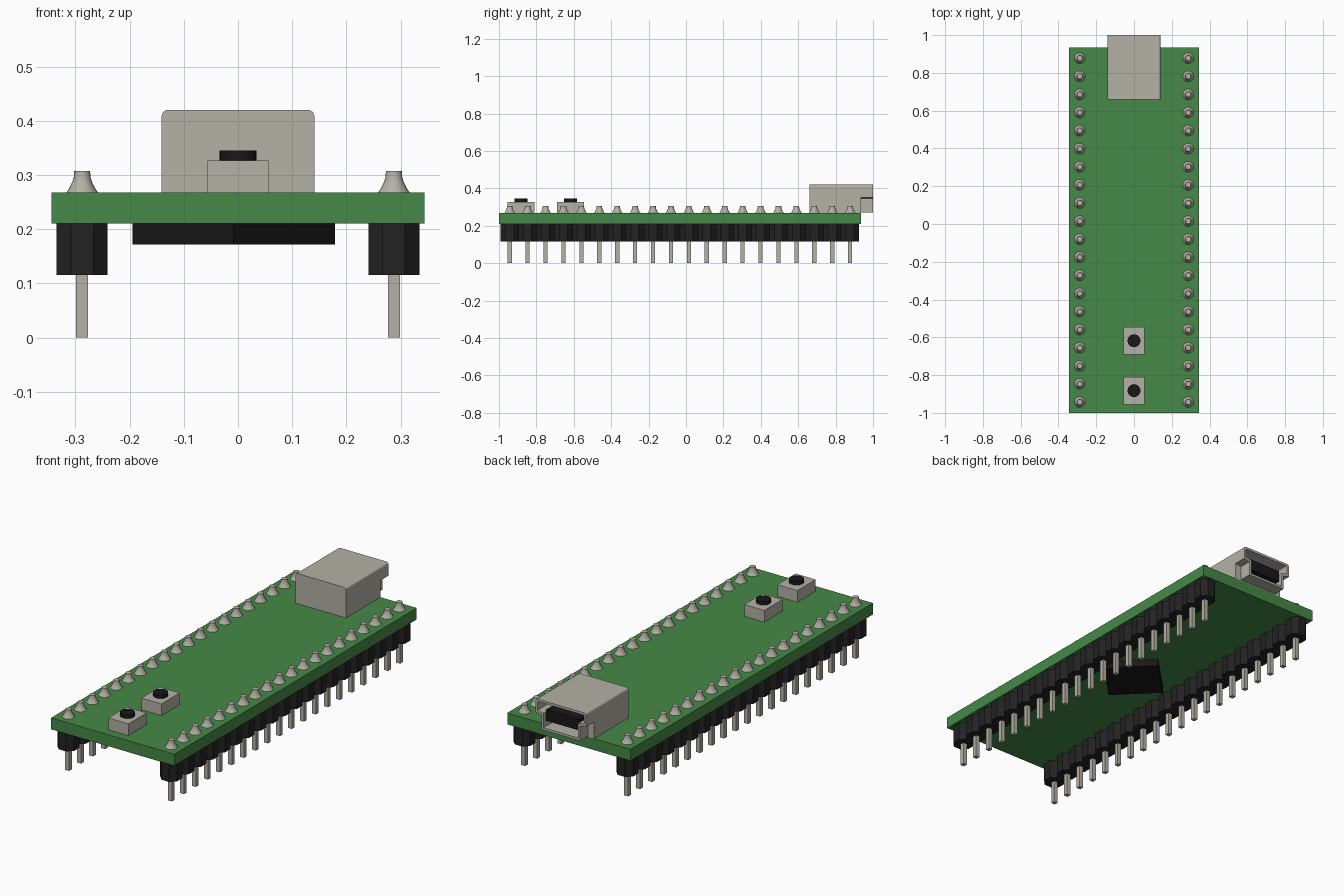
import bpy, bmesh, math
from mathutils import Matrix, Vector

cube = bpy.data.objects.get("Cube")
if cube:
    bpy.data.objects.remove(cube, do_unlink=True)


def material(name, r, g, b):
    m = bpy.data.materials.new(name)
    m.diffuse_color = (r, g, b, 1)
    m.use_nodes = True
    m.node_tree.nodes["Principled BSDF"].inputs["Base Color"].default_value = (r, g, b, 1)
    return m


GREEN = material("board green", 0.06, 0.25, 0.063)
METAL = material("tin metal", 0.46, 0.44, 0.38)
PLASTIC = material("header black", 0.016, 0.016, 0.016)
BLACK = material("chip black", 0.009, 0.009, 0.009)


def finish(name, bm, mat, smooth=False):
    bmesh.ops.recalc_face_normals(bm, faces=bm.faces)
    me = bpy.data.meshes.new(name)
    bm.to_mesh(me)
    bm.free()
    me.materials.append(mat)
    ob = bpy.data.objects.new(name, me)
    bpy.context.collection.objects.link(ob)
    if smooth:
        bpy.ops.object.select_all(action="DESELECT")
        ob.select_set(True)
        bpy.context.view_layer.objects.active = ob
        bpy.ops.object.shade_smooth_by_angle(angle=math.radians(40))
    return ob


def add_box(bm, lo, hi, turn=0):
    lo, hi = Vector(lo), Vector(hi)
    mat = (Matrix.Translation((lo + hi) / 2) @ Matrix.Rotation(turn, 4, "Z")
           @ Matrix.Diagonal((*(hi - lo), 1)))
    bmesh.ops.create_cube(bm, size=1, matrix=mat)


def box(name, lo, hi, mat, turn=0):
    bm = bmesh.new()
    add_box(bm, lo, hi, turn)
    return finish(name, bm, mat)


def add_loft(bm, loops):
    """Bridge equal-length point loops in order and cap both ends."""
    rings = [[bm.verts.new(p) for p in loop] for loop in loops]
    n = len(rings[0])
    for a, b in zip(rings, rings[1:]):
        for i in range(n):
            j = (i + 1) % n
            bm.faces.new((a[i], a[j], b[j], b[i]))
    bm.faces.new(rings[0][::-1])
    bm.faces.new(rings[-1])


def circle(x, y, z, r, n=16):
    return [(x + r * math.cos(2 * math.pi * i / n),
             y + r * math.sin(2 * math.pi * i / n), z) for i in range(n)]


# Circuit board
BOARD_TOP, BOARD_LOW = 0.268, 0.21
box("circuit_board", (-0.344, -1, BOARD_LOW), (0.344, 0.935, BOARD_TOP), GREEN)

# Main chip turned 45 degrees under the board
h = 0.132
box("main_chip", (-0.008 - h, -0.015 - h, 0.172), (-0.008 + h, -0.015 + h, BOARD_LOW),
    BLACK, math.pi / 4)

# Pin rows: header housings, square pins and solder cones
PITCH, ROW_X = 0.0958, 0.2875
pin_ys = [-0.0325 + (i - 9.5) * PITCH for i in range(20)]
cone = [(0.029, BOARD_TOP), (0.0235, 0.276), (0.0185, 0.286),
        (0.0155, 0.296), (0.0147, 0.307)]

for side, x in (("left", ROW_X), ("right", -ROW_X)):
    housing, pins, solder = bmesh.new(), bmesh.new(), bmesh.new()
    hx, hy, c = 0.047, PITCH / 2, 0.026
    octagon = [(hx, -hy + c), (hx, hy - c), (hx - c, hy), (-hx + c, hy),
               (-hx, hy - c), (-hx, -hy + c), (-hx + c, -hy), (hx - c, -hy)]
    for y in pin_ys:
        add_loft(housing, [[(x + px, y + py, z) for px, py in octagon]
                           for z in (0.115, BOARD_LOW)])
        add_box(pins, (x - 0.011, y - 0.011, 0), (x + 0.011, y + 0.011, 0.12))
        add_loft(solder, [circle(x, y, z, r) for r, z in cone])
    finish(side + "_pin_header", housing, PLASTIC)
    finish(side + "_pins", pins, METAL)
    finish(side + "_solder_joints", solder, METAL, True)

# Push buttons
for name, y in (("front", -0.882), ("rear", -0.618)):
    box(name + "_button_base", (-0.056, y - 0.073, BOARD_TOP), (0.056, y + 0.073, 0.327), METAL)
    bm = bmesh.new()
    add_loft(bm, [circle(0, y, z, 0.034, 24) for z in (0.325, 0.345)])
    finish(name + "_button_cap", bm, BLACK, True)


# Socket: full box at the rear, stepped hollow mouth overhanging the board
def socket_loop(y, w, low_w, z0, z1, step_low, step_high, r=0.012):
    half = [(low_w, z0), (low_w, step_low), (w, step_high)]
    half += [(w - r + r * math.cos(a), z1 - r + r * math.sin(a))
             for a in (math.pi / 8 * k for k in range(5))]
    pts = half + [(-px, pz) for px, pz in reversed(half)]
    return [(px, y, pz) for px, pz in pts]


bm = bmesh.new()
add_loft(bm, [
    socket_loop(0.66, 0.141, 0.141, BOARD_TOP, 0.42, 0.30, 0.352),
    socket_loop(0.935, 0.141, 0.141, BOARD_TOP, 0.42, 0.30, 0.352),
    socket_loop(0.935, 0.141, 0.108, 0.272, 0.42, 0.345, 0.352),
    socket_loop(1.0, 0.141, 0.108, 0.272, 0.42, 0.345, 0.352),
    socket_loop(1.0, 0.129, 0.096, 0.284, 0.408, 0.357, 0.364, 0.006),
    socket_loop(0.75, 0.129, 0.096, 0.284, 0.408, 0.357, 0.364, 0.006),
])
finish("socket_shell", bm, METAL)
box("socket_tongue", (-0.092, 0.745, 0.315), (0.092, 0.985, 0.372), BLACK)
